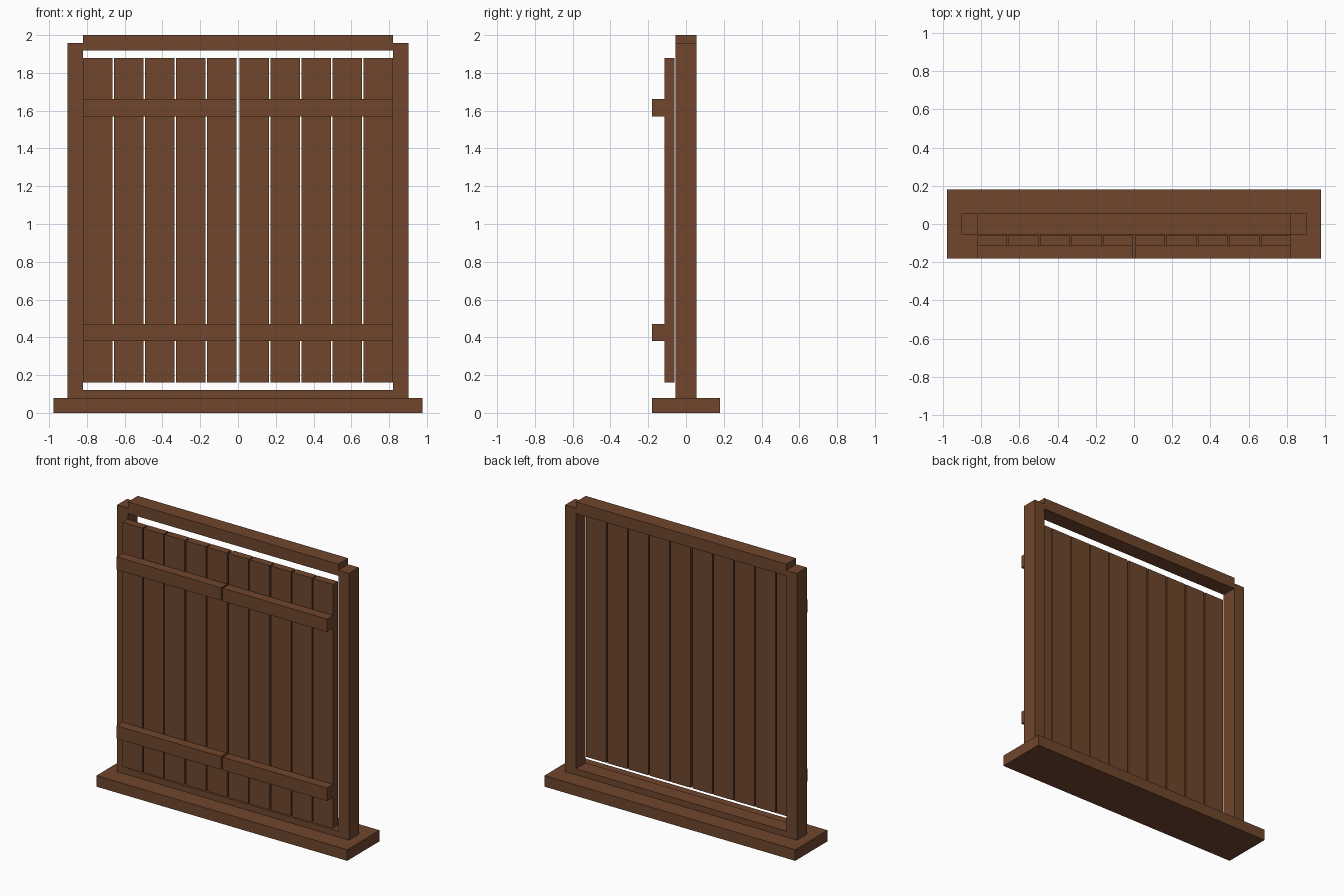
import bpy, bmesh
from mathutils import Matrix, Vector

if "Cube" in bpy.data.objects:
    bpy.data.objects.remove(bpy.data.objects["Cube"])

wood = bpy.data.materials.new("brown_wood")
wood.diffuse_color = (0.16, 0.061, 0.026, 1)
wood.use_nodes = True
wood.node_tree.nodes["Principled BSDF"].inputs["Base Color"].default_value = wood.diffuse_color


def box(name, x, y, z):
    """Box spanning the (min, max) range on each axis."""
    lo, hi = Vector((x[0], y[0], z[0])), Vector((x[1], y[1], z[1]))
    bm = bmesh.new()
    bmesh.ops.create_cube(bm, size=1, matrix=Matrix.Diagonal((*(hi - lo), 1)))
    mesh = bpy.data.meshes.new(name)
    bm.to_mesh(mesh)
    bm.free()
    mesh.materials.append(wood)
    obj = bpy.data.objects.new(name, mesh)
    obj.location = (lo + hi) / 2
    bpy.context.collection.objects.link(obj)


FRAME_Y = (-0.055, 0.055)
INNER, GAP, WIDTH, PITCH = 0.82, 0.007, 0.156, 0.1642

# Frame: sill, threshold and top rail
box("sill", (-0.977, 0.977), (-0.18, 0.18), (0, 0.078))
box("threshold", (-INNER, INNER), FRAME_Y, (0.078, 0.12))
box("top_rail", (-INNER, INNER), FRAME_Y, (1.918, 2.0))

for side, s in (("left", -1), ("right", 1)):
    def span(a, b):
        return tuple(sorted((s * a, s * b)))

    # Side post
    box(side + "_post", span(INNER, 0.903), FRAME_Y, (0.078, 1.957))
    # Shutter planks
    for i in range(5):
        x = GAP + i * PITCH
        box(f"{side}_plank_{i + 1}", span(x, x + WIDTH), (-0.114, -0.06), (0.16, 1.88))
    # Cross battens on the front of the planks
    for level, z in (("lower", 0.38), ("upper", 1.57)):
        box(f"{side}_{level}_batten", span(GAP, INNER), (-0.18, -0.114), (z, z + 0.091))
